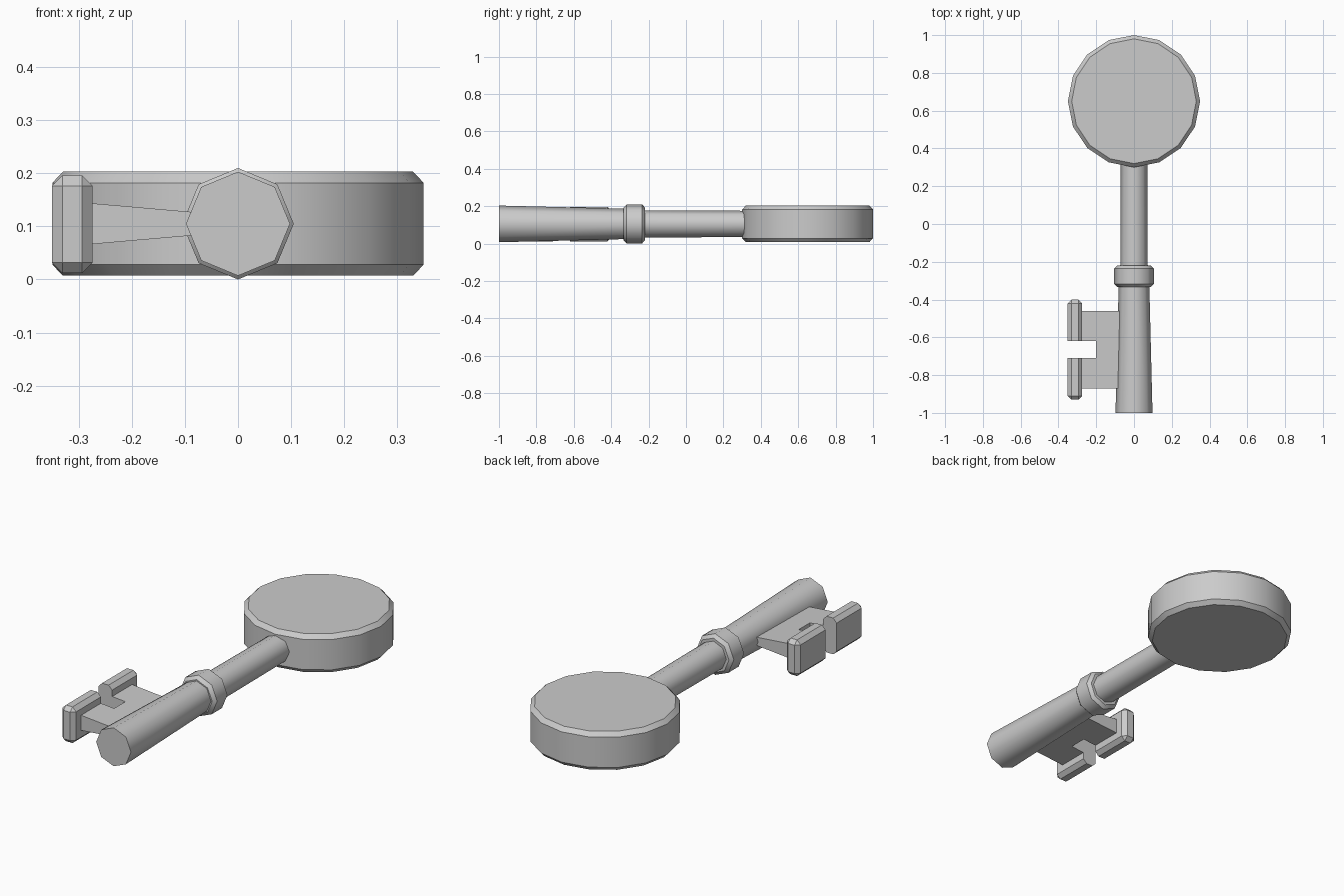
import bpy, bmesh
from math import cos, sin, pi
from mathutils import Vector, Matrix

if "Cube" in bpy.data.objects:
    bpy.data.objects.remove(bpy.data.objects["Cube"])

Z = 0.105  # height of the key's centre plane


def finish(bm, name, loc):
    bmesh.ops.recalc_face_normals(bm, faces=bm.faces)
    me = bpy.data.meshes.new(name)
    bm.to_mesh(me)
    bm.free()
    ob = bpy.data.objects.new(name, me)
    ob.location = loc
    bpy.context.collection.objects.link(ob)
    return ob


def lathe(name, profile, sides, loc, along_y=False):
    """Capped solid from (radius, height) rings; smooth around, sharp along rings."""
    bm = bmesh.new()
    rings = []
    for r, h in profile:
        ring = []
        for i in range(sides):
            a = 2 * pi * i / sides
            u, v = r * cos(a), r * sin(a)
            ring.append(bm.verts.new((u, h, v) if along_y else (u, v, h)))
        rings.append(ring)
    for lo, hi in zip(rings, rings[1:]):
        for i in range(sides):
            j = (i + 1) % sides
            bm.faces.new((lo[i], lo[j], hi[j], hi[i])).smooth = True
    bm.faces.new(rings[0])
    bm.faces.new(rings[-1])
    for ring in rings:
        for i in range(sides):
            bm.edges.get((ring[i], ring[(i + 1) % sides])).smooth = False
    return finish(bm, name, loc)


# Round bow with chamfered rims
lathe("bow", [(0.33, -0.098), (0.35, -0.077), (0.35, 0.077), (0.33, 0.098)],
      16, (0, 0.65, Z))

# Slim upper shaft, collar, and flared lower shaft
lathe("upper_shaft", [(0.073, -0.26), (0.07, 0.36)], 8, (0, 0, Z), True)
lathe("collar", [(0.088, -0.333), (0.105, -0.317), (0.105, -0.235), (0.088, -0.22)],
      8, (0, 0, Z), True)
lathe("lower_shaft", [(0.098, -1.0), (0.080, -0.28)], 8, (0, 0, Z), True)

BIT_Y = -0.665   # middle of the bit
GAP = 0.045      # half width of the notch

# Web: notched plate that thickens away from the shaft
outline = [(-0.04, -0.205), (-0.29, -0.205), (-0.29, -GAP), (-0.2, -GAP),
           (-0.2, GAP), (-0.29, GAP), (-0.29, 0.205), (-0.04, 0.205)]
bm = bmesh.new()
caps = [[bm.verts.new((x, y, s * (0.0147 - 0.0865 * x))) for x, y in outline]
        for s in (-1, 1)]
for cap in caps:
    bm.faces.new(cap)
for i in range(len(outline)):
    j = (i + 1) % len(outline)
    bm.faces.new((caps[0][i], caps[0][j], caps[1][j], caps[1][i]))
finish(bm, "bit_web", (0, BIT_Y, Z))

# Teeth: one chamfered bar cut flat at the notch, mirrored to the other side
bm = bmesh.new()
bmesh.ops.create_cube(bm, size=1, matrix=Matrix.Diagonal((0.077, 0.53, 0.184, 1)))
bmesh.ops.bevel(bm, geom=bm.edges[:], offset=0.02, segments=1, affect='EDGES')
cut = bmesh.ops.bisect_plane(bm, geom=bm.verts[:] + bm.edges[:] + bm.faces[:],
                             plane_co=Vector((0, GAP, 0)), plane_no=Vector((0, 1, 0)),
                             clear_inner=True)
rim = [e for e in cut["geom_cut"] if isinstance(e, bmesh.types.BMEdge)]
bmesh.ops.contextual_create(bm, geom=rim)
teeth = finish(bm, "bit_teeth", (-0.3125, BIT_Y, Z - 0.001))
mirror = teeth.modifiers.new("mirror", 'MIRROR')
mirror.use_axis = (False, True, False)
mirror.use_mirror_merge = False
